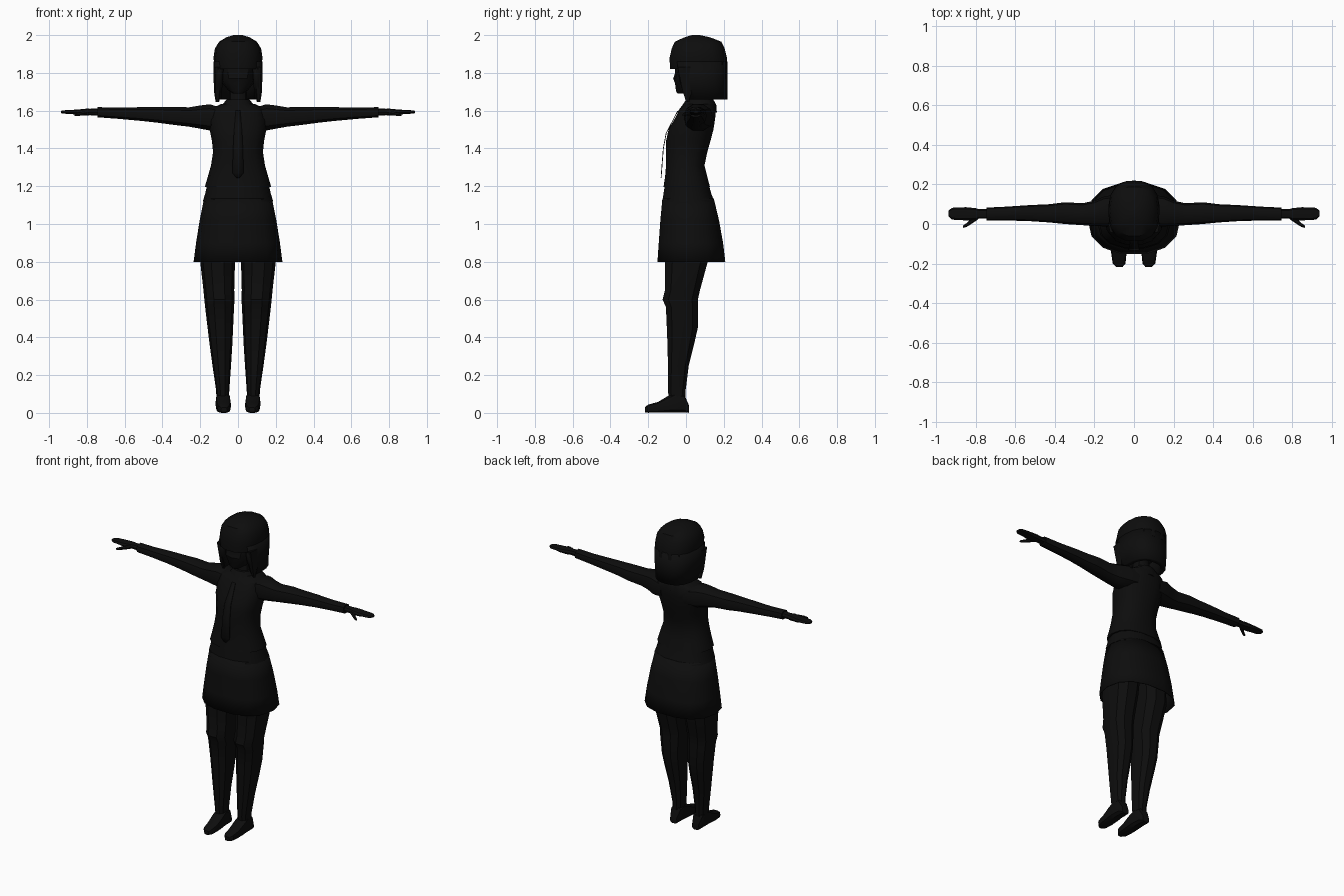
import bpy, bmesh, math

dark = bpy.data.materials.new("near_black")
dark.diffuse_color = (0.004, 0.004, 0.004, 1)


def finish(name, bm, mirror=False, thickness=0, angle=35):
    bmesh.ops.recalc_face_normals(bm, faces=bm.faces)
    me = bpy.data.meshes.new(name)
    bm.to_mesh(me)
    bm.free()
    ob = bpy.data.objects.new(name, me)
    bpy.context.collection.objects.link(ob)
    me.materials.append(dark)
    if thickness:
        mod = ob.modifiers.new("thickness", 'SOLIDIFY')
        mod.thickness = thickness
        mod.offset = -1
    if mirror:
        mod = ob.modifiers.new("mirror", 'MIRROR')
        mod.use_mirror_merge = False
    bpy.ops.object.select_all(action='DESELECT')
    bpy.context.view_layer.objects.active = ob
    ob.select_set(True)
    bpy.ops.object.shade_smooth_by_angle(angle=math.radians(angle))
    return ob


def loft(name, rings, axis='z', n=12, power=0.85, caps=True, **kw):
    """Skin rounded sections: (position, a_min, a_max, b_min, b_max)."""
    bm = bmesh.new()
    rows = []
    for p, a0, a1, b0, b1 in rings:
        row = []
        for i in range(n):
            t = 2 * math.pi * i / n
            c, s = math.cos(t), math.sin(t)
            a = (a0 + a1) / 2 + (a1 - a0) / 2 * math.copysign(abs(c) ** power, c)
            b = (b0 + b1) / 2 + (b1 - b0) / 2 * math.copysign(abs(s) ** power, s)
            co = {'z': (a, b, p), 'x': (p, a, b), 'y': (a, p, b)}[axis]
            row.append(bm.verts.new(co))
        rows.append(row)
    for r, q in zip(rows, rows[1:]):
        for i in range(n):
            j = (i + 1) % n
            bm.faces.new((r[i], r[j], q[j], q[i]))
    if caps:
        bm.faces.new(rows[0])
        bm.faces.new(rows[-1])
    return finish(name, bm, **kw)


def sym(z, w, y0, y1):
    return (z, -w, w, y0, y1)


# Head and neck
loft("head", [sym(1.69, .025, -.045, .02), sym(1.705, .05, -.053, .07),
              sym(1.745, .083, -.058, .14), sym(1.77, .09, -.068, .16),
              sym(1.80, .095, -.058, .17), sym(1.86, .10, -.06, .18),
              sym(1.93, .08, -.03, .15)])
loft("neck", [sym(1.56, .055, .01, .12), sym(1.72, .045, .02, .11)], n=10)

# Hair: crown with fringe, then a curtain round the sides and back
loft("hair_crown", [sym(1.82, .122, -.088, .22), sym(1.88, .13, -.09, .22),
                    sym(1.93, .122, -.078, .207), sym(1.965, .10, -.062, .19),
                    sym(1.988, .062, -.01, .13), sym(2.0, .025, .03, .075)],
     n=14, power=.8)
bm = bmesh.new()
rows = []
for z, start, rx in ((1.86, -42, .13), (1.76, -36, .13), (1.66, -20, .122)):
    row = []
    for i in range(13):
        t = math.radians(start + (180 - 2 * start) * i / 12)
        c, s = math.cos(t), math.sin(t)
        row.append(bm.verts.new((rx * math.copysign(abs(c) ** .8, c),
                                 .065 + .155 * math.copysign(abs(s) ** .8, s), z)))
    rows.append(row)
for r, q in zip(rows, rows[1:]):
    for i in range(12):
        bm.faces.new((r[i], r[i + 1], q[i + 1], q[i]))
finish("hair_curtain", bm, thickness=.03)
loft("side_lock", [(1.645, .10, .118, .0, .018), (1.70, .09, .127, -.02, .035),
                   (1.83, .09, .13, -.05, .05)], n=6, mirror=True)

# Blouse with a flared lower edge
loft("blouse", [sym(1.195, .176, -.122, .13), sym(1.25, .160, -.113, .115),
                sym(1.31, .143, -.108, .10), sym(1.38, .132, -.108, .115),
                sym(1.44, .138, -.108, .132), sym(1.50, .15, -.095, .148),
                sym(1.56, .155, -.06, .157), sym(1.61, .145, -.035, .16),
                sym(1.635, .09, -.01, .155)], n=14)

# Collar: standing ring plus a back flap
loft("collar", [sym(1.59, .105, -.048, .163), sym(1.628, .085, -.02, .162),
                sym(1.658, .062, .0, .145)], n=12)

# Neck scarf: thin hanging strip
bm = bmesh.new()
pts = [(1.60, -.045, .012), (1.48, -.107, .022), (1.40, -.122, .026),
       (1.27, -.132, .03), (1.245, -.134, .008)]
strip = [[bm.verts.new((s * w, y, z)) for s in (-1, 1)] for z, y, w in pts]
for r, q in zip(strip, strip[1:]):
    bm.faces.new((r[0], r[1], q[1], q[0]))
finish("scarf", bm, thickness=.004)

# Waistband and open skirt
loft("waistband", [sym(1.12, .186, -.128, .152), sym(1.16, .174, -.122, .137),
                   sym(1.22, .16, -.112, .12)], n=14)
loft("skirt", [sym(.80, .235, -.155, .212), sym(.90, .222, -.148, .20),
               sym(1.02, .203, -.139, .178), sym(1.135, .18, -.128, .15)],
     n=14, caps=False, thickness=.006)

# Legs and shoes
loft("leg", [(.05, .05, .113, -.09, .0), (.12, .046, .116, -.098, .0),
             (.25, .037, .135, -.098, .017), (.36, .03, .15, -.101, .045),
             (.45, .026, .161, -.105, .066), (.56, .021, .174, -.11, .067),
             (.60, .018, .178, -.128, .067), (.65, .02, .183, -.115, .078),
             (.80, .016, .20, -.115, .12), (.95, .006, .19, -.115, .13),
             (1.12, .0, .15, -.10, .11)], n=10, mirror=True)
loft("shoe", [(-.218, .058, .09, .003, .03), (-.20, .043, .108, 0, .045),
              (-.15, .038, .115, 0, .058), (-.10, .037, .119, 0, .088),
              (-.06, .039, .119, 0, .11), (-.01, .042, .117, 0, .10),
              (.016, .054, .104, 0, .04)],
     axis='y', n=10, power=.65, mirror=True)

# Arms, cuffs, hands and thumbs
loft("sleeve", [(.08, -.01, .15, 1.50, 1.615), (.15, -.012, .14, 1.492, 1.637),
                (.20, -.01, .118, 1.502, 1.63), (.26, -.006, .105, 1.513, 1.62),
                (.35, .0, .11, 1.524, 1.622), (.43, .008, .10, 1.535, 1.621),
                (.52, .014, .096, 1.545, 1.62), (.64, .018, .088, 1.556, 1.617),
                (.745, .018, .083, 1.564, 1.62)], axis='x', n=10, mirror=True)
loft("wrist", [(.73, .027, .075, 1.572, 1.612), (.785, .028, .075, 1.576, 1.61),
               (.80, .02, .08, 1.574, 1.611), (.85, .018, .085, 1.577, 1.606),
               (.88, .02, .084, 1.582, 1.604), (.92, .022, .082, 1.584, 1.602),
               (.938, .038, .068, 1.587, 1.599)], axis='x', n=8, mirror=True)
loft("thumb", [(.79, .022, .05, 1.58, 1.602), (.82, .002, .03, 1.574, 1.597),
               (.845, -.014, .006, 1.571, 1.59), (.865, -.02, -.008, 1.571, 1.583)],
     axis='x', n=6, mirror=True)
